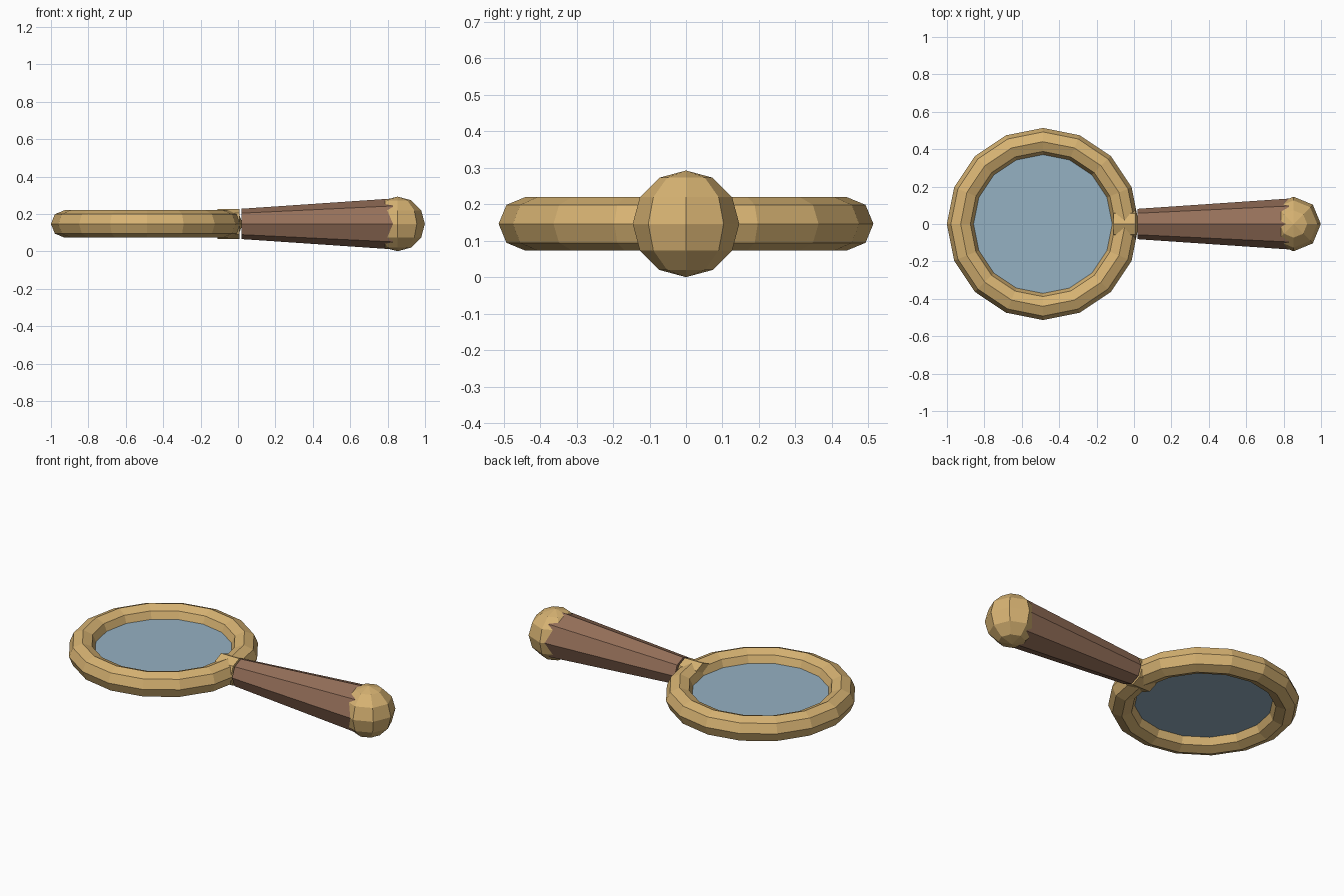
import bpy
from math import pi

if "Cube" in bpy.data.objects:
    bpy.data.objects.remove(bpy.data.objects["Cube"])

Z = 0.147          # height of the shared centre line
LENS_X = -0.487    # centre of the lens


def material(name, color):
    m = bpy.data.materials.new(name)
    m.diffuse_color = color
    m.use_nodes = True
    m.node_tree.nodes["Principled BSDF"].inputs["Base Color"].default_value = m.diffuse_color
    return m


brass = material("brass", (0.68, 0.45, 0.17, 1))
wood = material("wood", (0.30, 0.16, 0.10, 1))
glass = material("glass", (0.30, 0.44, 0.54, 0.6))


def finish(name, mat):
    ob = bpy.context.object
    ob.name = name
    ob.data.materials.append(mat)
    return ob


def rod(name, x0, x1, r0, r1, mat):
    """Eight-sided tapered rod along x."""
    bpy.ops.mesh.primitive_cone_add(
        vertices=8, radius1=r0, radius2=r1, depth=x1 - x0,
        location=((x0 + x1) / 2, 0, Z), rotation=(0, pi / 2, 0))
    return finish(name, mat)


# Frame around the lens
bpy.ops.mesh.primitive_torus_add(
    major_segments=16, minor_segments=8, major_radius=0.44,
    minor_radius=0.0735, location=(LENS_X, 0, Z))
finish("lens_frame", brass)

# Lens pane
bpy.ops.mesh.primitive_cylinder_add(
    vertices=16, radius=0.38, depth=0.02, location=(LENS_X, 0, Z))
pane = finish("lens", glass)

# Collar, tapered grip and end knob
rod("collar", -0.11, 0.008, 0.081, 0.081, brass)
rod("handle", 0.018, 0.83, 0.081, 0.136, wood)
bpy.ops.mesh.primitive_uv_sphere_add(
    segments=8, ring_count=6, radius=0.146, location=(0.853, 0, Z))
finish("end_knob", brass)
